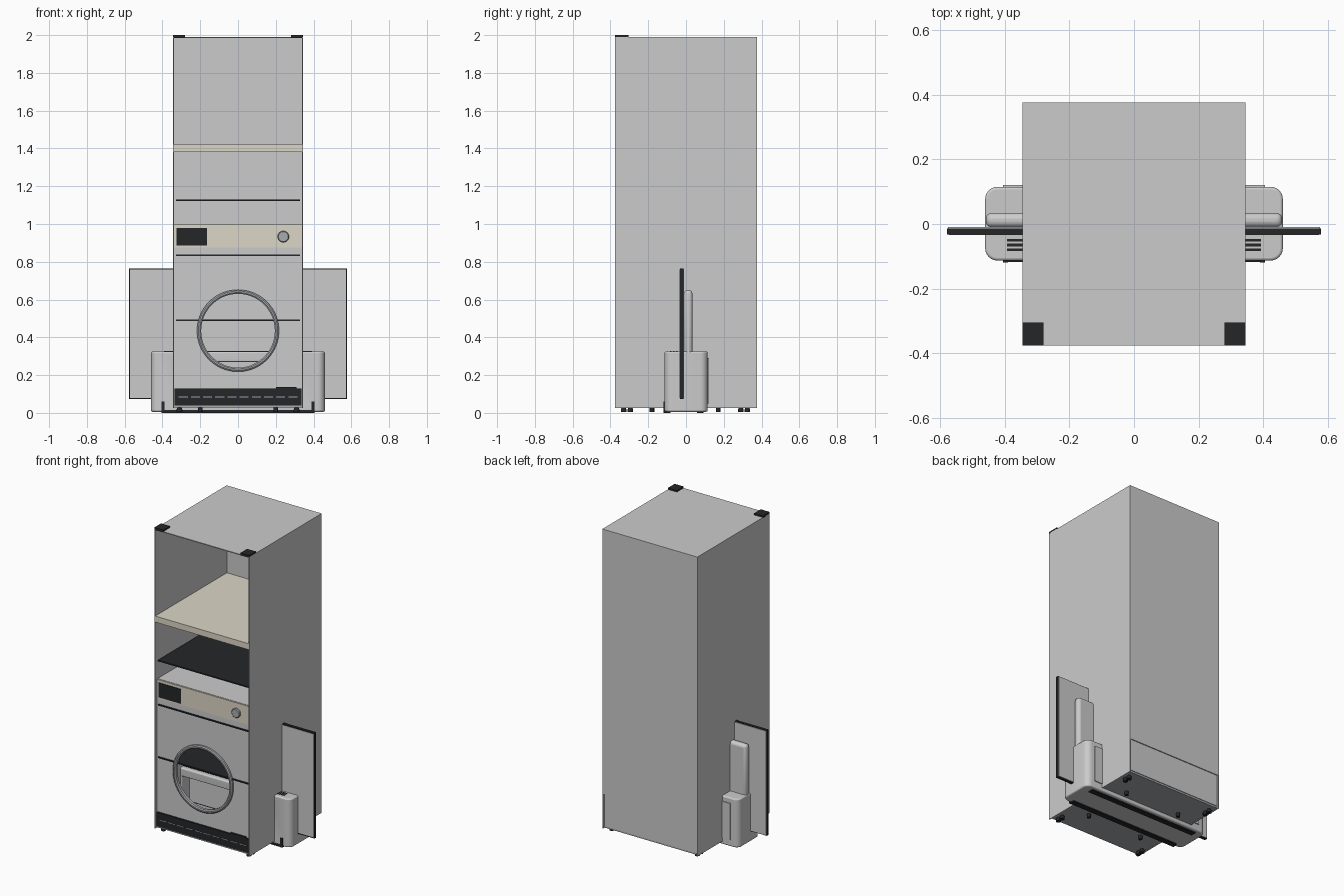
import bpy, bmesh, math

if "Cube" in bpy.data.objects:
    bpy.data.objects.remove(bpy.data.objects["Cube"])

def material(name, c):
    m = bpy.data.materials.new(name)
    m.diffuse_color = (*c, 1)
    m.use_nodes = True
    m.node_tree.nodes["Principled BSDF"].inputs["Base Color"].default_value = m.diffuse_color
    return m

DARK = material("dark", (0.018, 0.019, 0.022))
BEIGE = material("beige", (0.72, 0.67, 0.57))
MID = material("mid_grey", (0.4, 0.41, 0.43))

def finish(name, bm, mat=None, bevel=0, segs=3, smooth=False):
    bmesh.ops.recalc_face_normals(bm, faces=bm.faces[:])
    me = bpy.data.meshes.new(name)
    bm.to_mesh(me)
    bm.free()
    ob = bpy.data.objects.new(name, me)
    bpy.context.collection.objects.link(ob)
    if mat:
        me.materials.append(mat)
    if bevel:
        b = ob.modifiers.new("bevel", "BEVEL")
        b.width, b.segments, b.limit_method = bevel, segs, "ANGLE"
    if smooth or bevel:
        bpy.ops.object.select_all(action="DESELECT")
        ob.select_set(True)
        bpy.context.view_layer.objects.active = ob
        bpy.ops.object.shade_smooth_by_angle(angle=math.radians(35))
    return ob

def box(name, x, y, z, mat=None, bevel=0):
    """Box from (min, max) ranges."""
    bm = bmesh.new()
    bmesh.ops.create_cube(bm, size=1)
    for v in bm.verts:
        v.co = [r[0] + (c + 0.5) * (r[1] - r[0]) for c, r in zip(v.co, (x, y, z))]
    return finish(name, bm, mat, bevel)

def lathe(name, prof, centre, axis="z", mat=None, n=48, closed=False):
    """Ring of (radius, height) points spun about z or the front (-y) axis."""
    bm = bmesh.new()
    rings = []
    for r, h in prof:
        ring = []
        for i in range(n):
            a = 2 * math.pi * i / n
            u, v = r * math.cos(a), r * math.sin(a)
            p = (u, v, h) if axis == "z" else (u, -h, v)
            ring.append(bm.verts.new([a_ + b_ for a_, b_ in zip(p, centre)]))
        rings.append(ring)
    pairs = list(zip(rings, rings[1:]))
    if closed:
        pairs.append((rings[-1], rings[0]))
    else:
        bm.faces.new(rings[0])
        bm.faces.new(rings[-1])
    for a, b in pairs:
        for i in range(n):
            j = (i + 1) % n
            bm.faces.new((a[i], a[j], b[j], b[i]))
    return finish(name, bm, mat, smooth=True)

def rounded_block(name, hx, y, z, r, bevel, mat=None):
    """Block with rounded vertical corners and softened rims."""
    bm = bmesh.new()
    pts = []
    for k, (cx, cy) in enumerate(((hx - r, y[1] - r), (r - hx, y[1] - r),
                                  (r - hx, y[0] + r), (hx - r, y[0] + r))):
        for i in range(7):
            a = math.pi / 2 * (k + i / 6)
            pts.append((cx + r * math.cos(a), cy + r * math.sin(a)))
    face = bm.faces.new([bm.verts.new((px, py, z[0])) for px, py in pts])
    ext = bmesh.ops.extrude_face_region(bm, geom=[face])
    for v in ext["geom"]:
        if isinstance(v, bmesh.types.BMVert):
            v.co.z = z[1]
    return finish(name, bm, mat, bevel)

def cut(ob, cutter):
    m = ob.modifiers.new("cut", "BOOLEAN")
    m.object, m.operation, m.solver = cutter, "DIFFERENCE", "EXACT"
    cutter.hide_render = True
    cutter.hide_set(True)

W, D, T = 0.345, 0.375, 0.006

# Tall open-fronted cabinet shell
for s, side in ((-1, "left"), (1, "right")):
    box(side + "_wall", sorted((s * W, s * (W - T))), (-D, D), (0.025, 1.99))
    box(side + "_top_hinge", sorted((s * W, s * 0.28)), (-D, -0.305), (1.986, 2.0), DARK)
box("cabinet_top", (-W, W), (-D, D), (1.984, 1.99))
box("cabinet_back", (-W, W), (D - T, D), (0.25, 1.99))
box("lower_back_panel", (-0.335, 0.335), (D - 0.014, D - 0.006), (0.04, 0.25))
box("cabinet_floor", (-W + T, W - T), (-0.36, D - 0.01), (0.028, 0.04), MID)

# Shelves
box("thick_shelf", (-W + T, W - T), (-D, D - T), (1.38, 1.42), BEIGE)
for i, z in enumerate((0.49, 0.835, 1.125)):
    box(f"dark_shelf_{i}", (-0.328, 0.328), (-0.362, D - 0.01), (z - 0.004, z + 0.004), DARK)

# Washer front with round opening, and its top
front = box("washer_front", (-W + T, W - T), (-0.355, -0.342), (0.03, 0.875))
hole = lathe("door_hole_cutter", [(0.2, -0.1), (0.2, 0.1)], (0, -0.35, 0.435), "y", n=64)
cut(front, hole)
lathe("door_ring", [(0.217, -0.005), (0.217, 0.012), (0.21, 0.017), (0.202, 0.017),
                    (0.195, 0.012), (0.195, -0.005)], (0, -0.355, 0.435), "y", MID, 64, True)
box("washer_top", (-W + T, W - T), (-0.35, D - T), (0.988, 1.0))
box("control_panel", (-W + T, W - T), (-0.357, -0.338), (0.875, 0.998), BEIGE)
box("display", (-0.325, -0.163), (-0.361, -0.355), (0.885, 0.98), DARK)
lathe("control_knob", [(0.03, 0), (0.03, 0.01), (0.026, 0.014)], (0.24, -0.357, 0.933), "y", MID)

# Kick panel with dashed vents
box("kick_panel", (-0.335, 0.335), (-0.366, -0.35), (0.038, 0.13), DARK)
box("kick_latch", (0.2, 0.31), (-0.366, -0.35), (0.13, 0.138), DARK)
for i in range(10):
    x = -0.29 + i * 0.0645
    box(f"kick_vent_{i}", (x - 0.024, x + 0.024), (-0.3675, -0.365), (0.082, 0.086), MID)

# Feet under the cabinet
for sx in (-1, 1):
    for y in (-0.33, -0.295, 0.29, 0.325):
        lathe("foot", [(0.015, 0.004), (0.015, 0.018), (0.01, 0.03)], (sx * 0.31, y, 0), mat=DARK, n=20)
    for y in (-0.18, 0.17):
        lathe("small_foot", [(0.012, 0.004), (0.012, 0.03)], (sx * 0.2, y, 0), mat=DARK, n=20)

# Wide appliance that passes through the cabinet, with a front recess
body = rounded_block("wide_body", 0.46, (-0.113, 0.115), (0.006, 0.325), 0.038, 0.008)
recess = box("recess_cutter", (-0.33, 0.33), (-0.2, -0.03), (0.05, 0.27))
cut(body, recess)
body.modifiers.move(1, 0)
box("rear_support", (-0.458, 0.458), (-0.01, 0.034), (0.3, 0.65), bevel=0.018)
box("body_back_cover", (-0.405, 0.405), (0.11, 0.121), (0.05, 0.29))
for i in range(3):
    y = -0.05 - i * 0.015
    box(f"top_slot_{i}", (-0.393, 0.393), (y - 0.004, y + 0.004), (0.315, 0.327), DARK)
for y in (-0.1, 0.075):
    box("base_rail", (-0.4, 0.4), (y - 0.018, y + 0.018), (0, 0.014), DARK)
for s in (-1, 1):
    box("rail_end", sorted((s * 0.39, s * 0.405)), (-0.119, -0.1), (0, 0.06), DARK)

# Flat screen
box("screen_frame", (-0.578, 0.578), (-0.032, -0.014), (0.073, 0.765), DARK)
box("screen_glass", (-0.571, 0.571), (-0.034, -0.031), (0.08, 0.758))
box("screen_back", (-0.575, 0.575), (-0.015, -0.01), (0.077, 0.761))
